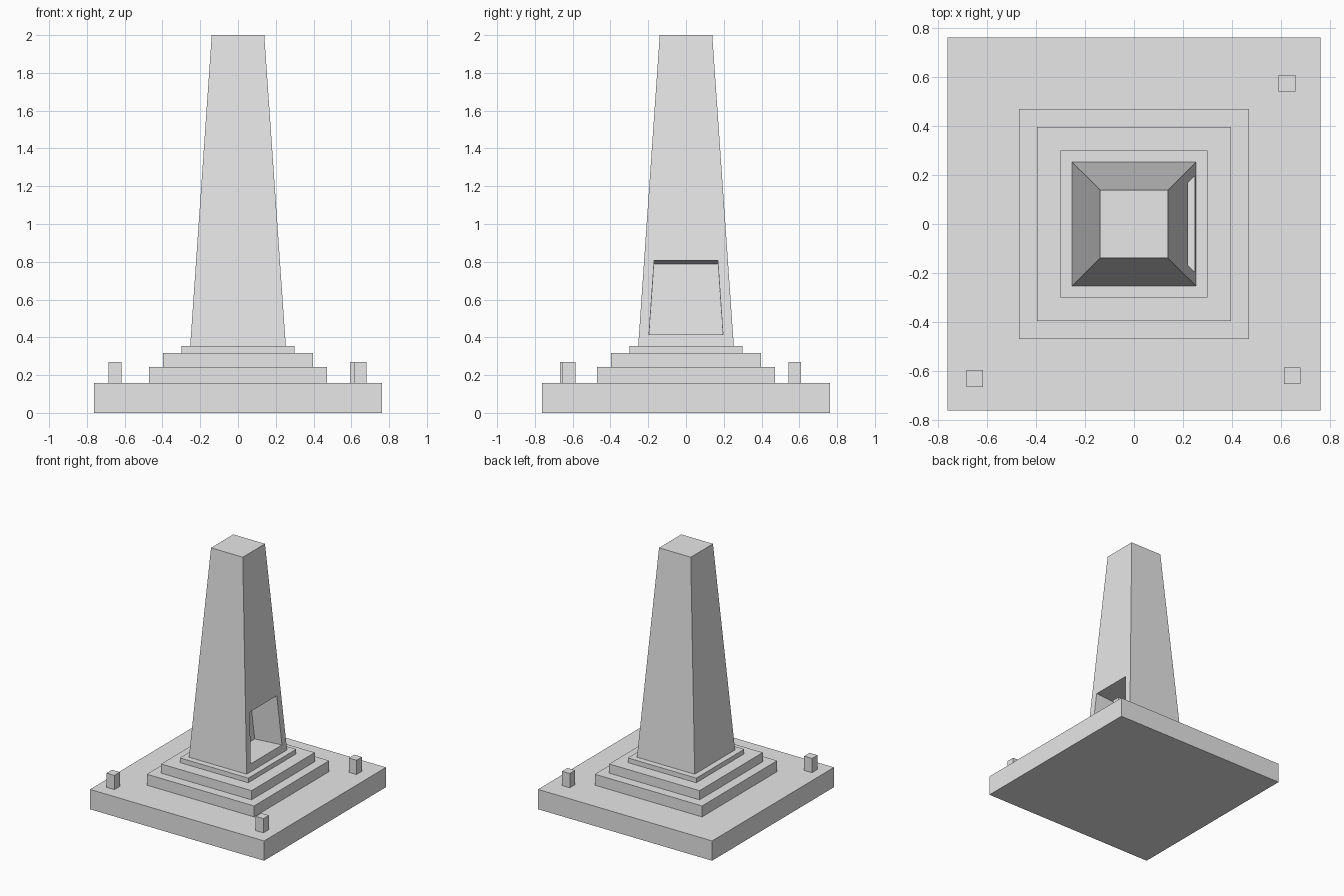
import bpy, bmesh
from mathutils import Vector

cube = bpy.data.objects.get("Cube")
if cube:
    bpy.data.objects.remove(cube, do_unlink=True)

stone = bpy.data.materials.new("pale_grey_stone")
stone.use_nodes = True
stone.diffuse_color = (0.8, 0.8, 0.8, 1)
stone.node_tree.nodes["Principled BSDF"].inputs["Base Color"].default_value = stone.diffuse_color


def tapered_block(bottom, top, z0, z1):
    """Square block given by its half widths at bottom and top."""
    bm = bmesh.new()
    bmesh.ops.create_cube(bm, size=2)
    for v in bm.verts:
        half, z = (top, z1) if v.co.z > 0 else (bottom, z0)
        v.co = Vector((v.co.x * half, v.co.y * half, z))
    return bm


def finish(bm, name, x=0, y=0):
    bmesh.ops.recalc_face_normals(bm, faces=bm.faces)
    mesh = bpy.data.meshes.new(name)
    bm.to_mesh(mesh)
    bm.free()
    mesh.materials.append(stone)
    obj = bpy.data.objects.new(name, mesh)
    obj.location = (x, y, 0)
    bpy.context.collection.objects.link(obj)


# Plinth and stacked steps
z = 0
for name, half, top in (("plinth", 0.763, 0.157), ("lower_step", 0.47, 0.244),
                        ("middle_step", 0.396, 0.317), ("upper_step", 0.3, 0.354)):
    finish(tapered_block(half, half, z, top), name)
    z = top

# Tapered shaft with a recessed niche in the +x side
bm = tapered_block(0.253, 0.139, z, 2)
for cut in (0.361, 0.859):
    bmesh.ops.bisect_plane(bm, geom=bm.verts[:] + bm.edges[:] + bm.faces[:],
                           plane_co=(0, 0, cut), plane_no=(0, 0, 1))
bm.normal_update()
side = next(f for f in bm.faces
            if f.normal.x > 0.9 and 0.4 < f.calc_center_median().z < 0.8)
bmesh.ops.inset_region(bm, faces=[side], thickness=0.053, use_even_offset=True)
inward = -side.normal * 0.24
new = bmesh.ops.extrude_discrete_faces(bm, faces=[side])["faces"][0]
bmesh.ops.translate(bm, verts=new.verts[:], vec=inward)
finish(bm, "shaft")

# Corner posts on the plinth
for name, x, y in (("front_left_post", 0.647, -0.62), ("front_right_post", -0.652, -0.632),
                   ("back_left_post", 0.626, 0.576)):
    finish(tapered_block(0.034, 0.034, 0.157, 0.27), name, x, y)
